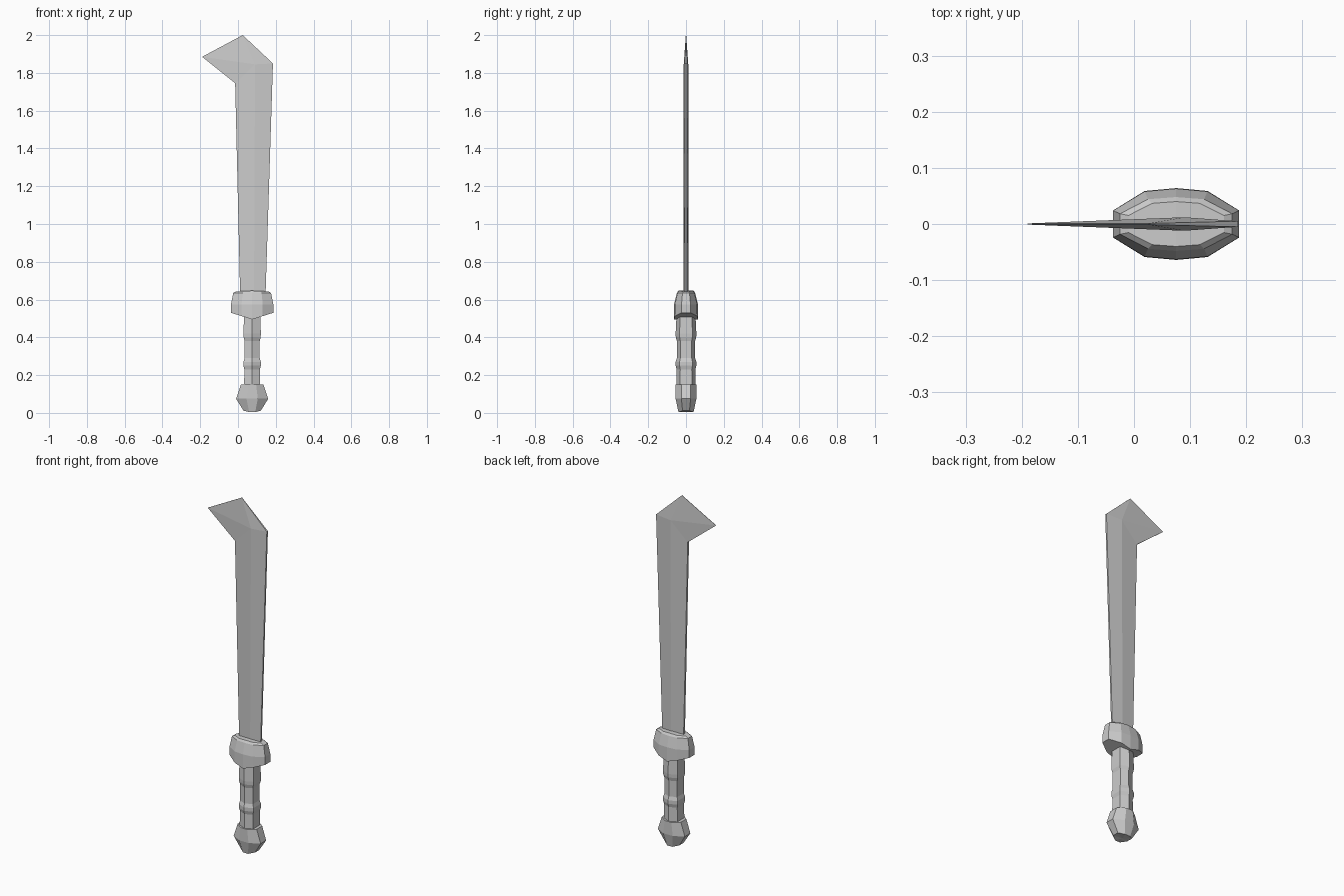
import bpy, bmesh

if "Cube" in bpy.data.objects:
    bpy.data.objects.remove(bpy.data.objects["Cube"])

CX = 0.075  # hilt axis


def make(name, bm):
    bmesh.ops.recalc_face_normals(bm, faces=bm.faces)
    mesh = bpy.data.meshes.new(name)
    bm.to_mesh(mesh)
    bm.free()
    bpy.context.collection.objects.link(bpy.data.objects.new(name, mesh))


def loft(name, section, rings):
    """section: unit (x, y) loop; rings: (half width, half depth, z, z lift at sides)."""
    bm = bmesh.new()
    loops = [[bm.verts.new((CX + x * w, y * d, z + lift * abs(x))) for x, y in section]
             for w, d, z, lift in rings]
    n = len(section)
    for a, b in zip(loops, loops[1:]):
        for i in range(n):
            j = (i + 1) % n
            bm.faces.new((a[i], a[j], b[j], b[i]))
    # caps as strips so that curved ends stay clean
    for loop in (loops[0], loops[-1]):
        center = bm.verts.new((CX, 0, sum(v.co.z for v in (min(loop, key=lambda v: abs(v.co.x - CX)),))))
        for i in range(n):
            bm.faces.new((loop[i], loop[(i + 1) % n], center))
    make(name, bm)


# Blade: outline (x, z, half thickness) with a raised ridge down each side
outline = [(0.012, 0.60, 0.006), (-0.015, 1.745, 0.006), (-0.19, 1.885, 0.001),
           (0.025, 2.0, 0.001), (0.185, 1.85, 0.005), (0.145, 0.60, 0.005)]
ridge = [(0.085, 0.60), (0.09, 1.845)]
bm = bmesh.new()
sides = []
for s in (-1, 1):
    o = [bm.verts.new((x, s * t, z)) for x, z, t in outline]
    r = [bm.verts.new((x, s * 0.012, z)) for x, z in ridge]
    bm.faces.new((o[0], r[0], r[1], o[1]))
    bm.faces.new((r[0], o[5], o[4], r[1]))
    for i in (1, 2, 3):
        bm.faces.new((o[i], r[1], o[i + 1]))
    sides.append((o, r))
(oa, ra), (ob, rb) = sides
for i in range(5):
    bm.faces.new((oa[i], oa[i + 1], ob[i + 1], ob[i]))
bm.faces.new((oa[5], ra[0], oa[0], ob[0], rb[0], ob[5]))
make("blade", bm)

# Guard: chunky ten-sided collar with arched underside
guard = [(1, -0.38), (1, 0.38), (0.5, 0.92), (0, 1), (-0.5, 0.92),
         (-1, 0.38), (-1, -0.38), (-0.5, -0.92), (0, -1), (0.5, -0.92)]
loft("guard", guard, [(0.112, 0.064, 0.495, 0.035), (0.112, 0.063, 0.575, 0.0),
                      (0.100, 0.048, 0.635, 0.0), (0.085, 0.040, 0.647, -0.004)])

# Grip: six-sided handle with finger ridges
grip = [(1, -0.62), (1, 0.62), (0, 1), (-1, 0.62), (-1, -0.62), (0, -1)]
loft("grip", grip, [(w, d, z, 0) for w, d, z in [
    (0.043, 0.051, 0.13), (0.041, 0.049, 0.23), (0.046, 0.055, 0.25),
    (0.046, 0.055, 0.27), (0.040, 0.048, 0.29), (0.040, 0.048, 0.38),
    (0.045, 0.054, 0.40), (0.046, 0.055, 0.42), (0.043, 0.050, 0.52)]])

# Pommel: eight-sided knob
pommel = [(1, -0.45), (1, 0.45), (0.35, 1), (-0.35, 1),
          (-1, 0.45), (-1, -0.45), (-0.35, -1), (0.35, -1)]
loft("pommel", pommel, [(0.046, 0.040, 0.0, 0.012), (0.085, 0.055, 0.075, 0.0),
                        (0.060, 0.055, 0.15, 0.0)])
